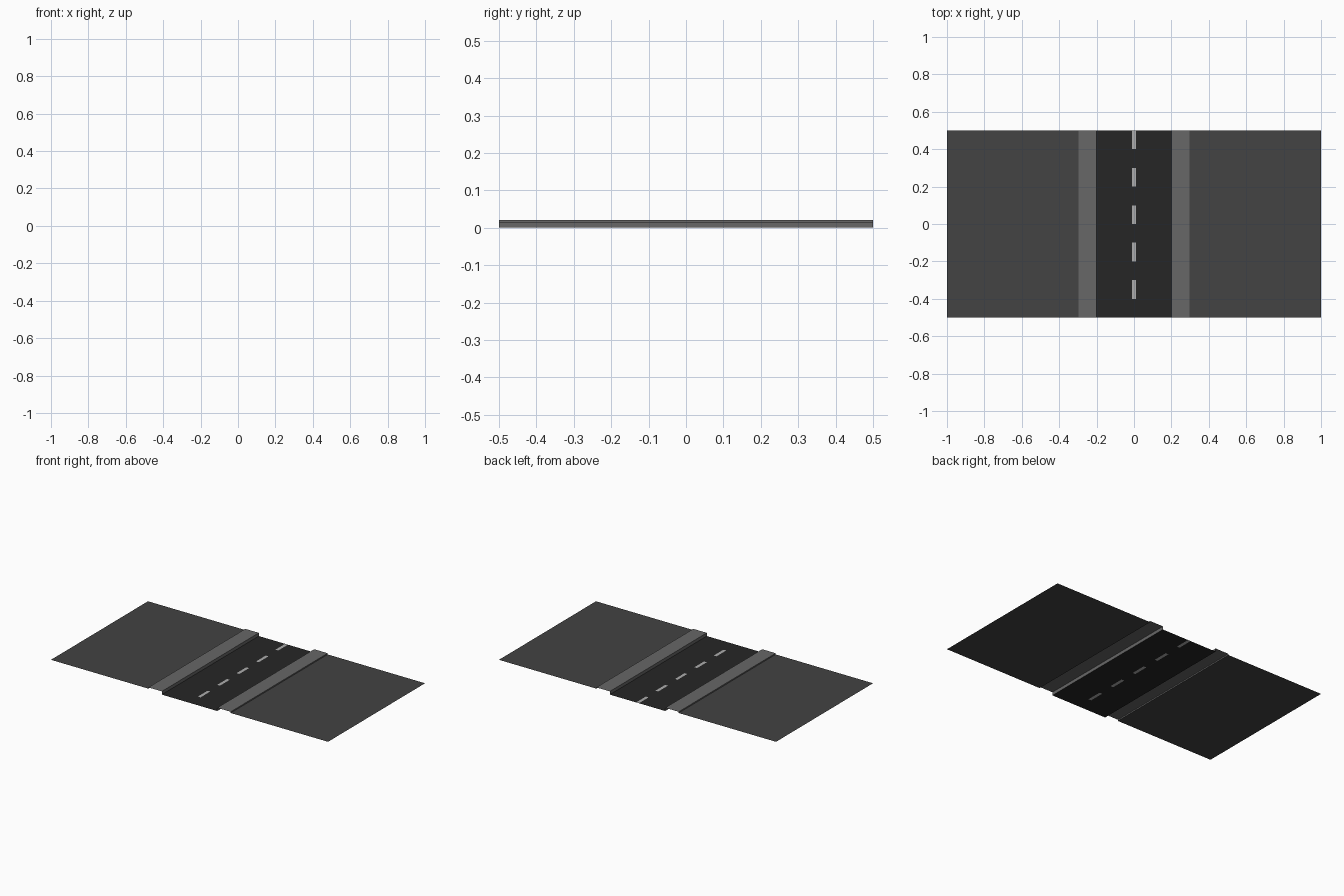
import bpy

if "Cube" in bpy.data.objects:
    bpy.data.objects.remove(bpy.data.objects["Cube"])

HALF = 0.5          # half length along y
ROAD, CURB = 0.2, 0.297
LOT_Z, CURB_Z = 0.013, 0.021


def material(name, v):
    m = bpy.data.materials.new(name)
    m.diffuse_color = (v, v, v, 1)
    m.use_nodes = True
    m.node_tree.nodes["Principled BSDF"].inputs["Base Color"].default_value = m.diffuse_color
    return m


asphalt = material("asphalt", 0.019)
paint = material("paint", 0.42)
concrete = material("concrete", 0.135)
paving = material("paving", 0.056)


def make_object(name, verts, faces, mats):
    mesh = bpy.data.meshes.new(name)
    mesh.from_pydata(verts, [], faces)
    for m in mats:
        mesh.materials.append(m)
    obj = bpy.data.objects.new(name, mesh)
    bpy.context.collection.objects.link(obj)
    return obj


def strip(name, profile, mat):
    """Sweep an open x/z profile (left to right) along y, normals up."""
    verts = [(x, y, z) for x, z in profile for y in (-HALF, HALF)]
    faces = [(2 * i, 2 * i + 2, 2 * i + 3, 2 * i + 1)
             for i in range(len(profile) - 1)]
    return make_object(name, verts, faces, [mat])


# Outer paving and raised kerbs on both sides
for side, s in (("left", -1), ("right", 1)):
    lot = sorted([(s * 1.0, LOT_Z), (s * CURB, LOT_Z)])
    strip(side + "_paving", lot, paving)
    kerb = [(s * ROAD, 0), (s * ROAD, CURB_Z), (s * CURB, CURB_Z), (s * CURB, LOT_Z)]
    strip(side + "_kerb", kerb if s > 0 else kerb[::-1], concrete)

# Road sheet with dashes as faces of the centre column
xs = [-ROAD, -0.01, 0.01, ROAD]
rows = 10
verts = [(x, -HALF + j / rows, 0) for j in range(rows + 1) for x in xs]
faces = [(j * 4 + i, j * 4 + i + 1, j * 4 + i + 5, j * 4 + i + 4)
         for j in range(rows) for i in range(3)]
road = make_object("road", verts, faces, [asphalt, paint])
for p in road.data.polygons:
    row, col = divmod(p.index, 3)
    p.material_index = int(col == 1 and row % 2 == 1)
